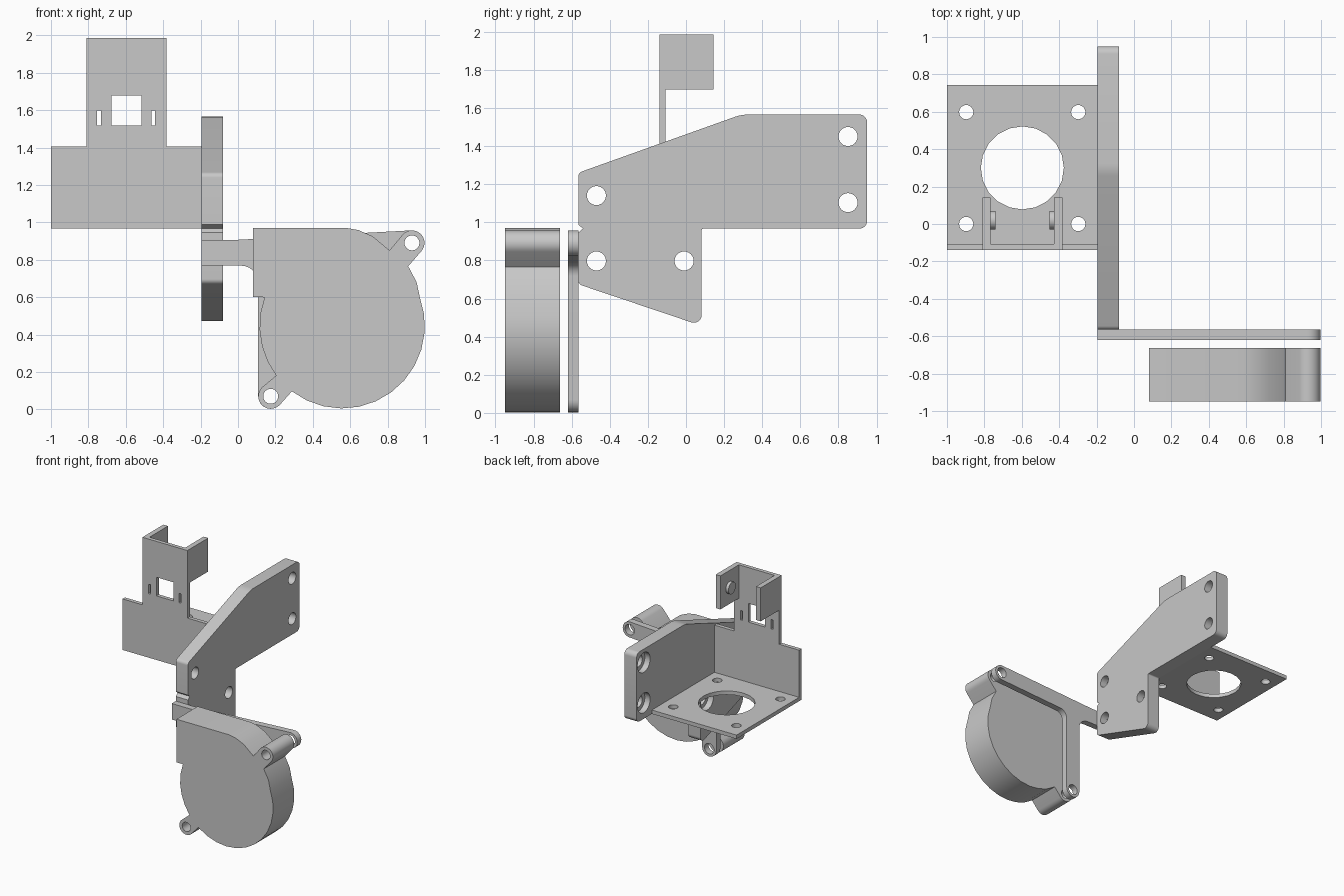
import bpy, bmesh
from math import cos, sin, tan, radians
from mathutils import Vector

cube = bpy.data.objects.get("Cube")
if cube:
    bpy.data.objects.remove(cube)

grey = bpy.data.materials.new("plain grey")
grey.use_nodes = True
COLOUR = (0.58, 0.58, 0.58, 1)
grey.diffuse_color = COLOUR
grey.node_tree.nodes["Principled BSDF"].inputs["Base Color"].default_value = COLOUR


def arc(cu, cv, r, start, end, n):
    """Points along an arc, angles in degrees."""
    steps = [radians(start + (end - start) * i / n) for i in range(n + 1)]
    return [(cu + r * cos(t), cv + r * sin(t)) for t in steps]


def circle(cu, cv, r, n=24):
    return arc(cu, cv, r, 0, 360, n)[:-1]


def rect(u0, u1, v0, v1):
    return [(u0, v0), (u1, v0), (u1, v1), (u0, v1)]


def rounded(points, n=6):
    """Fillet each corner given as (u, v, radius)."""
    out = []
    for i, p in enumerate(points):
        c = Vector(p[:2])
        if len(p) < 3:
            out.append(c)
            continue
        a = (Vector(points[i - 1][:2]) - c).normalized()
        b = (Vector(points[(i + 1) % len(points)][:2]) - c).normalized()
        half = a.angle(b) / 2
        centre = c + (a + b).normalized() * p[2] / sin(half)
        reach = p[2] / tan(half)
        s, e = c + a * reach - centre, c + b * reach - centre
        out += [centre + s.lerp(e, k / n).normalized() * p[2] for k in range(n + 1)]
    return out


def solid(name, axis, outline, lo, hi):
    """Extrude an outline along an axis between lo and hi."""
    place = {"x": lambda u, v: (lo, u, v),
             "y": lambda u, v: (u, lo, v),
             "z": lambda u, v: (u, v, lo)}[axis]
    bm = bmesh.new()
    face = bm.faces.new([bm.verts.new(place(*p)) for p in outline])
    new = bmesh.ops.extrude_face_region(bm, geom=[face])["geom"]
    shift = Vector([hi - lo if axis == a else 0 for a in "xyz"])
    bmesh.ops.translate(bm, vec=shift,
                        verts=[g for g in new if isinstance(g, bmesh.types.BMVert)])
    bmesh.ops.recalc_face_normals(bm, faces=bm.faces)
    mesh = bpy.data.meshes.new(name)
    bm.to_mesh(mesh)
    bm.free()
    mesh.materials.append(grey)
    obj = bpy.data.objects.new(name, mesh)
    bpy.context.collection.objects.link(obj)
    return obj


def cut(obj, axis, outlines, lo, hi):
    """Cut openings through a part."""
    for outline in outlines:
        tool = solid("cutter", axis, outline, lo, hi)
        tool.hide_render = True
        mod = obj.modifiers.new("opening", "BOOLEAN")
        mod.operation, mod.solver, mod.object = "DIFFERENCE", "EXACT", tool
        bpy.context.view_layer.objects.active = obj
        bpy.ops.object.modifier_apply(modifier=mod.name)
        bpy.data.objects.remove(tool)


parts = []

# Side plate with counterbored bolt holes
side = solid("side_plate", "x", rounded([
    (-0.565, 1.26, 0.03), (0.29, 1.565, 0.2), (0.95, 1.565, 0.04),
    (0.95, 0.967, 0.04), (0.082, 0.967, 0.01), (0.082, 0.457, 0.04),
    (-0.565, 0.675, 0.03), (-0.565, 0.945), (-0.54, 0.967), (-0.565, 0.987)]),
    -0.195, -0.08)
bolts = [(-0.47, 1.14), (-0.47, 0.797), (-0.01, 0.797), (0.85, 1.45), (0.85, 1.103)]
cut(side, "x", [circle(*b, 0.05) for b in bolts], -0.3, 0.1)
cut(side, "x", [circle(*b, 0.085) for b in bolts], -0.3, -0.145)
parts.append(side)

# Motor plate with central opening and corner holes
motor = solid("motor_plate", "z", rect(-1, -0.195, -0.11, 0.742), 0.967, 1.0)
cut(motor, "z", [circle(-0.597, 0.3, 0.222, 20)], 0.9, 1.1)
cut(motor, "z", [circle(x, y, 0.038) for x in (-0.897, -0.298) for y in (0, 0.598)], 0.9, 1.1)
parts.append(motor)

# Front wall rising into a narrow tower
wall = solid("front_wall", "y", [
    (-1, 0.967), (-0.195, 0.967), (-0.195, 1.405), (-0.383, 1.405),
    (-0.383, 1.985), (-0.81, 1.985), (-0.81, 1.405), (-1, 1.405)], -0.14, -0.107)
cut(wall, "y", [rect(-0.677, -0.517, 1.517, 1.677), rect(-0.753, -0.733, 1.517, 1.597),
                rect(-0.463, -0.443, 1.517, 1.597)], -0.3, 0.1)
parts.append(wall)

# Tower clips, each with a round peg facing inward
for label, outer, s in (("right", -0.81, 1), ("left", -0.383, -1)):
    inner = outer + s * 0.044
    parts.append(solid(label + "_clip", "x", rect(-0.107, 0.143, 1.697, 1.985), outer, inner))
    parts.append(solid(label + "_peg", "x", circle(0.02, 1.84, 0.05), inner, inner + s * 0.025))

# Fan bracket: arm, top bar and upright with rounded ends
top_ear, low_ear = (0.93, 0.89), (0.175, 0.07)
bracket = solid("fan_bracket", "y", rounded(
    [(-0.195, 0.905), (-0.03, 0.905)] + arc(*top_ear, 0.067, 95, -85, 14)
    + [(0.242, 0.785, 0.07)] + arc(*low_ear, 0.067, 0, -180, 14)
    + [(0.108, 0.768, 0.09), (-0.195, 0.768)]), -0.62, -0.565)
cut(bracket, "y", [circle(*top_ear, 0.045), circle(*low_ear, 0.045)], -0.8, -0.4)
parts.append(bracket)

# Blower housing with two mounting ears
HUB = (0.557, 0.447, 0.442)
blower = solid("blower_housing", "y",
    [(0.08, 0.97), (0.58, 0.97), (0.645, 0.958), (0.72, 0.925), (0.81, 0.85)]
    + arc(*top_ear, 0.067, 133, -42, 14) + [(0.91, 0.765), (0.955, 0.68)]
    + arc(*HUB, 20, -127.5, 12) + arc(*low_ear, 0.067, -42, -225, 14)
    + arc(*HUB, -143, -200, 5) + [(0.13, 0.6), (0.08, 0.6)], -0.95, -0.662)
cut(blower, "y", [circle(*top_ear, 0.04), circle(*low_ear, 0.04)], -1.1, -0.5)
parts.append(blower)

# Smooth the curved walls, keep the corners sharp
bpy.ops.object.select_all(action="DESELECT")
for p in parts:
    p.select_set(True)
bpy.context.view_layer.objects.active = parts[0]
bpy.ops.object.shade_smooth_by_angle(angle=radians(30))
